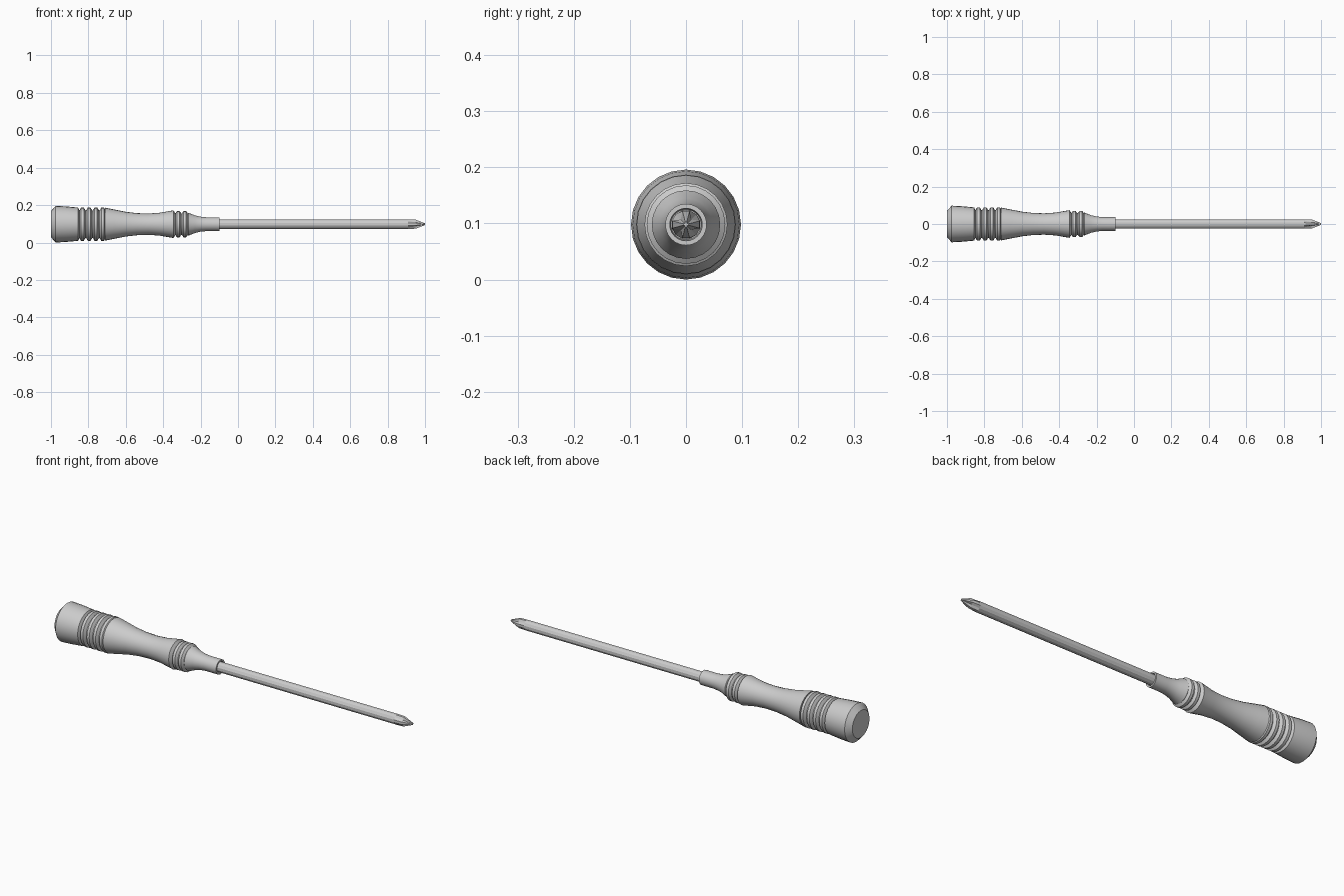
import bpy, bmesh, math

if "Cube" in bpy.data.objects:
    bpy.data.objects.remove(bpy.data.objects["Cube"], do_unlink=True)

AXIS_Z = 0.098


def material(name, colour):
    mat = bpy.data.materials.new(name)
    mat.use_nodes = True
    mat.diffuse_color = colour
    mat.node_tree.nodes["Principled BSDF"].inputs["Base Color"].default_value = colour
    return mat


def loft(name, rings, mat, angle):
    """Skin a list of (x, [(angle, radius), ...]) rings along the x axis."""
    bm = bmesh.new()
    loops = [[bm.verts.new((x, r * math.sin(a), AXIS_Z + r * math.cos(a)))
              for a, r in ring] for x, ring in rings]
    for low, high in zip(loops, loops[1:]):
        for i in range(len(low)):
            j = (i + 1) % len(low)
            bm.faces.new((low[i], low[j], high[j], high[i]))
    bm.faces.new(loops[0])
    bm.faces.new(loops[-1])
    bmesh.ops.recalc_face_normals(bm, faces=bm.faces)
    mesh = bpy.data.meshes.new(name)
    bm.to_mesh(mesh)
    bm.free()
    mesh.materials.append(mat)
    obj = bpy.data.objects.new(name, mesh)
    bpy.context.collection.objects.link(obj)
    bpy.ops.object.select_all(action="DESELECT")
    obj.select_set(True)
    bpy.context.view_layer.objects.active = obj
    bpy.ops.object.shade_smooth_by_angle(angle=math.radians(angle))
    return obj


def circle(radius, sides):
    return [(math.tau * i / sides, radius) for i in range(sides)]


def grooves(start, step, count, outer, inner):
    """Profile points for a row of rounded ridges, each followed by a groove."""
    points = []
    for i in range(count):
        x = start + i * step
        points += [(x, inner), (x + 0.25 * step, outer),
                   (x + 0.65 * step, outer), (x + 0.9 * step, inner)]
    return points


grey = material("grey", (0.6, 0.6, 0.6, 1))

# Turned handle: butt, ridged grip, waist, ridged collar, ferrule with recess
profile = [(-1, 0.07), (-0.975, 0.098), (-0.92, 0.095), (-0.855, 0.089)]
profile += grooves(-0.848, 0.036, 4, 0.089, 0.074)
profile += [(-0.71, 0.088), (-0.66, 0.078), (-0.6, 0.066), (-0.54, 0.059),
            (-0.48, 0.057), (-0.42, 0.061), (-0.345, 0.074)]
profile += grooves(-0.335, 0.035, 2, 0.07, 0.058)
profile += [(-0.265, 0.061), (-0.23, 0.047), (-0.2, 0.04), (-0.17, 0.037),
            (-0.1, 0.037), (-0.1, 0.029), (-0.12, 0.027)]
loft("handle", [(x, circle(r, 24)) for x, r in profile], grey, 30)


# Shaft ending in a cross tip: every third corner sinks into a flute
def cross(blade, flute):
    return [(math.radians(15 + 30 * i), flute if i % 3 == 1 else blade)
            for i in range(12)]


loft("shaft", [(-0.14, cross(0.026, 0.026)), (0.91, cross(0.026, 0.026)),
               (0.95, cross(0.025, 0.013)), (1, cross(0.005, 0.003))], grey, 20)
